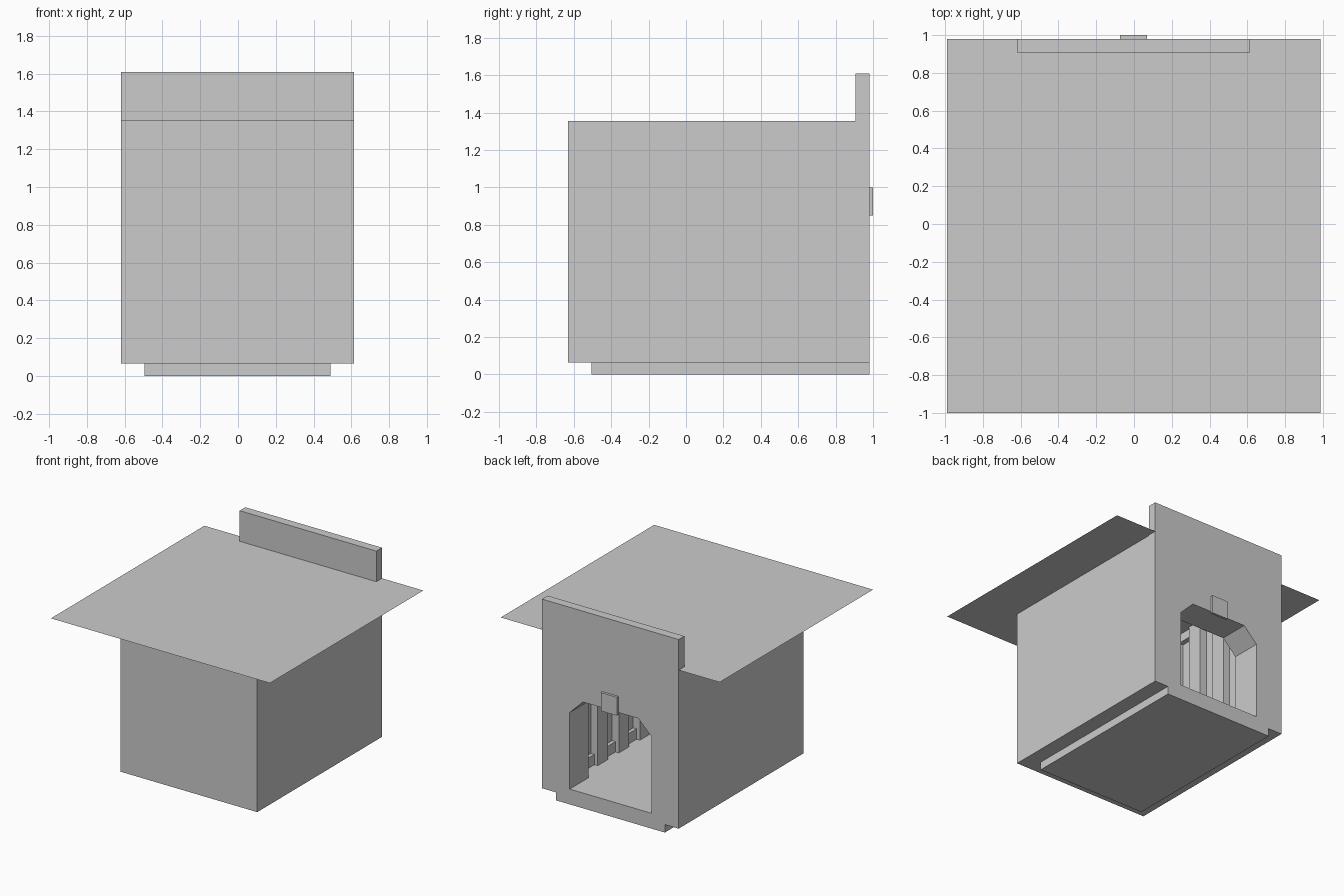
import bpy
import bmesh

cube = bpy.data.objects.get("Cube")
if cube:
    bpy.data.objects.remove(cube, do_unlink=True)

stone = bpy.data.materials.new("plain_grey")
stone.use_nodes = True
GREY = (0.6, 0.6, 0.6, 1)
stone.diffuse_color = GREY
stone.node_tree.nodes["Principled BSDF"].inputs["Base Color"].default_value = GREY


def finish(name, bm):
    bmesh.ops.recalc_face_normals(bm, faces=bm.faces)
    mesh = bpy.data.meshes.new(name)
    bm.to_mesh(mesh)
    bm.free()
    mesh.materials.append(stone)
    obj = bpy.data.objects.new(name, mesh)
    bpy.context.collection.objects.link(obj)
    return obj


def box(name, xs, ys, zs):
    bm = bmesh.new()
    bmesh.ops.create_cube(bm, size=1)
    for v in bm.verts:
        v.co = [r[0] if c < 0 else r[1] for c, r in zip(v.co, (xs, ys, zs))]
    return finish(name, bm)


# Main limits: outer shell, room inside it, and levels
X0, X1 = -0.62, 0.615
IN0, IN1 = -0.495, 0.49
FRONT, BACK = -0.63, 0.98
ROOM_FRONT, ROOM_BACK = -0.505, 0.735
BASE, FLOOR, CEILING, TOP = 0.065, 0.125, 1.3, 1.355

# Foundation, floor, walls and ceiling
box("foundation", (IN0, IN1), (ROOM_FRONT, BACK), (0, BASE))
box("floor", (X0, X1), (FRONT, BACK), (BASE, FLOOR))
box("right_wall", (X0, IN0), (FRONT, ROOM_BACK), (FLOOR, CEILING))
box("left_wall", (IN1, X1), (FRONT, ROOM_BACK), (FLOOR, CEILING))
box("front_wall", (IN0, IN1), (FRONT, ROOM_FRONT), (FLOOR, CEILING))
box("ceiling", (X0, X1), (FRONT, BACK), (CEILING, TOP))

# Thick doorway wall with a chamfered arch, extruded from its outline
outline = [(X0, FLOOR), (X0, CEILING), (X1, CEILING), (X1, FLOOR),
           (0.365, FLOOR), (0.365, 0.75), (0.245, 0.868),
           (-0.255, 0.868), (-0.375, 0.75), (-0.375, FLOOR)]
bm = bmesh.new()
face = bm.faces.new([bm.verts.new((x, BACK, z)) for x, z in outline])
ext = bmesh.ops.extrude_face_region(bm, geom=[face])
for v in ext["geom"]:
    if isinstance(v, bmesh.types.BMVert):
        v.co.y = ROOM_BACK
bmesh.ops.triangulate(bm, faces=[f for f in bm.faces if len(f.verts) > 4])
finish("doorway_wall", bm)

# Parapet and keystone over the doorway
box("parapet", (X0, X1), (0.907, BACK), (TOP, 1.61))
box("keystone", (-0.075, 0.07), (BACK, 1.0), (0.85, 1.0))

# Thin overhanging roof sheet
bm = bmesh.new()
bm.faces.new([bm.verts.new((x, y, 1.36)) for x, y in
              ((-0.99, -1), (0.988, -1), (0.988, BACK), (-0.99, BACK))])
finish("roof_sheet", bm)

# Pillars, skirting and crown rails along both inner walls
for side, wall, inward in (("right", IN0, 1), ("left", IN1, -1)):
    def span(depth):
        return sorted((wall, wall + inward * depth))
    for i in range(4):
        y = 0.46 - 0.272 * i
        box(f"{side}_pillar_{i + 1}", span(0.06), (y - 0.065, y + 0.065),
            (FLOOR, CEILING))
    box(f"{side}_skirting", span(0.03), (ROOM_FRONT, ROOM_BACK), (FLOOR, 0.21))
    box(f"{side}_crown_rail", span(0.04), (ROOM_FRONT, ROOM_BACK), (1.23, CEILING))
